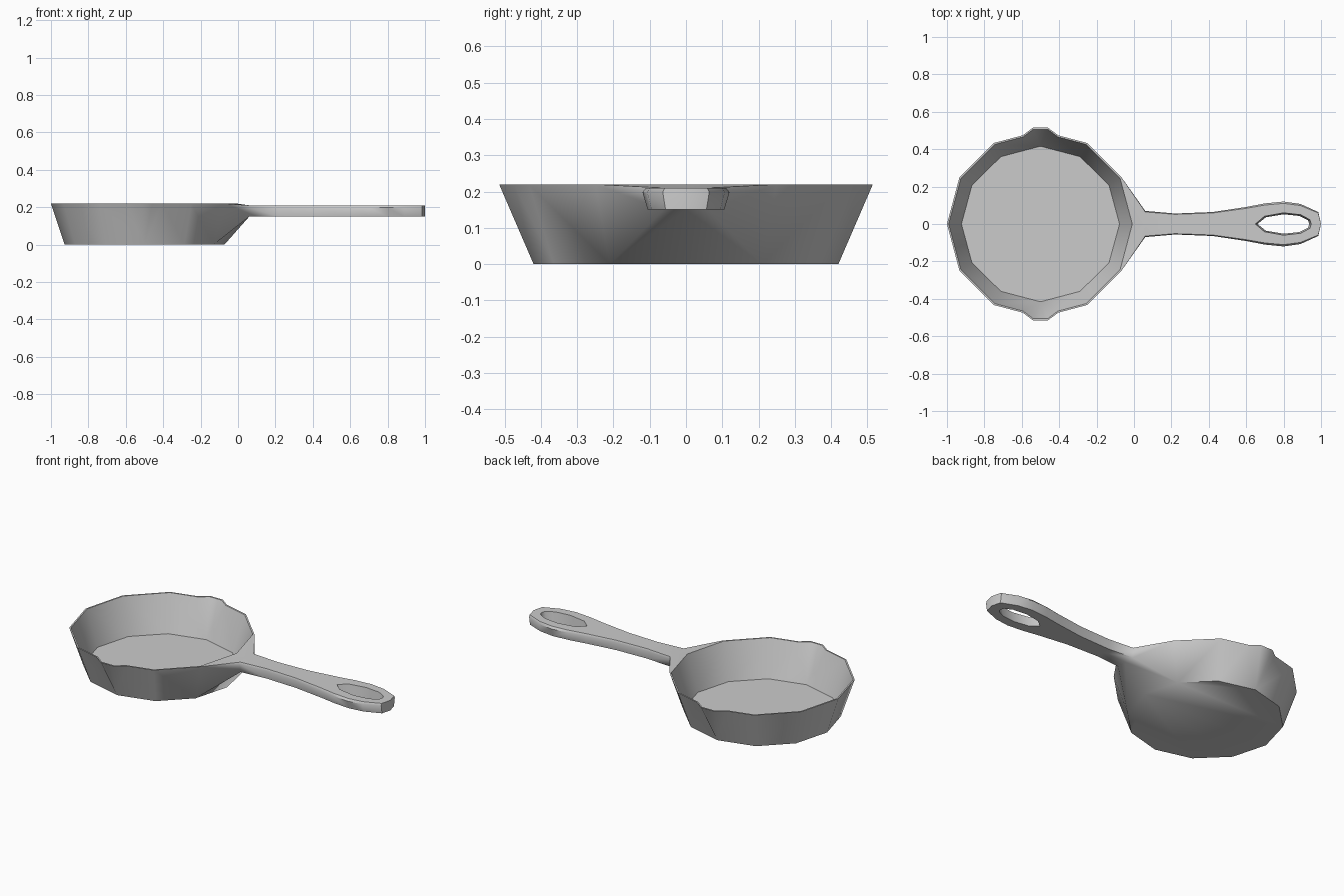
import bpy, bmesh
from math import radians, cos, sin

if "Cube" in bpy.data.objects:
    bpy.data.objects.remove(bpy.data.objects["Cube"])

CX = -0.5          # centre of the pan body
TOP, LOW = 0.22, 0.15

# half rim outline (y >= 0), far side -> handle side, with a pouring lip
rim = [(-1, 0), (-.933, .25), (-.75, .433), (-.595, .474), (-.54, .515),
       (-.46, .515), (-.405, .474), (-.25, .433), (-.067, .25), (0, 0)]
angles = [180, 150, 120, 90, 90, 90, 90, 60, 30, 0]
base = [(CX + .427 * cos(radians(a)), .42 * sin(radians(a))) for a in angles]

# half handle outline and its matching centre line / hanging-hole outline
edge = [(.06, .07), (.22, .056), (.42, .064), (.6, .091), (.7, .11),
        (.8, .12), (.89, .107), (.985, .064), (1, 0)]
core = [(.06, 0), (.22, 0), (.42, 0), (.66, 0), (.705, .036),
        (.8, .052), (.885, .043), (.93, .02), (.937, 0)]
HOLE = 3           # first index of the hole in core

bm = bmesh.new()


def ring(points, z, s, kx=1, ky=1, cx=0):
    return [bm.verts.new((cx + (x - cx) * kx, s * y * ky, z)) for x, y in points]


def strip(a, b, start=0, end=None):
    end = len(a) - 1 if end is None else end
    for i in range(start, end):
        bm.faces.new((a[i], a[i + 1], b[i + 1], b[i]))


for s in (1, -1):
    # pan body: outer wall, rim, inner wall, floor
    outer = ring(rim[:9], TOP, s)
    foot = ring(base, 0, s)
    inner = ring(rim, TOP, s, .982, .982, CX)
    floor = ring(base, .01, s, .99, .99, CX)
    strip(outer, foot, 0, 8)
    strip(outer, inner, 0, 8)
    strip(inner, floor)
    bm.faces.new(foot)
    bm.faces.new(floor)

    # handle: top, rounded sides, underside and hole wall
    top = ring(edge, .21, s, 1, .92)
    mid = ring(edge, .198, s)
    bot = ring(edge, LOW, s, 1, .88)
    hole = core[:HOLE] + [(.8 + (x - .8) * 1.08, y * 1.15) for x, y in core[HOLE:]]
    ctop = ring(hole, .21, s)
    cbot = ring(core, LOW, s)
    strip(ctop, top)
    strip(top, mid)
    strip(mid, bot)
    strip(bot, cbot)
    strip(cbot, ctop, HOLE)

    # flared joint between body and handle
    bm.faces.new((foot[8], foot[9], cbot[0], bot[0]))
    bm.faces.new((outer[8], foot[8], bot[0], mid[0]))
    bm.faces.new((outer[8], mid[0], top[0]))
    bm.faces.new((outer[8], top[0], inner[8]))
    bm.faces.new((inner[8], top[0], ctop[0], inner[9]))

bmesh.ops.remove_doubles(bm, verts=bm.verts, dist=1e-4)
bmesh.ops.dissolve_degenerate(bm, edges=bm.edges, dist=1e-5)
bmesh.ops.recalc_face_normals(bm, faces=bm.faces)

mesh = bpy.data.meshes.new("frying_pan")
bm.to_mesh(mesh)
bm.free()
pan = bpy.data.objects.new("frying_pan", mesh)
bpy.context.collection.objects.link(pan)
bpy.context.view_layer.objects.active = pan
pan.select_set(True)
bpy.ops.object.shade_smooth_by_angle(angle=radians(50))
